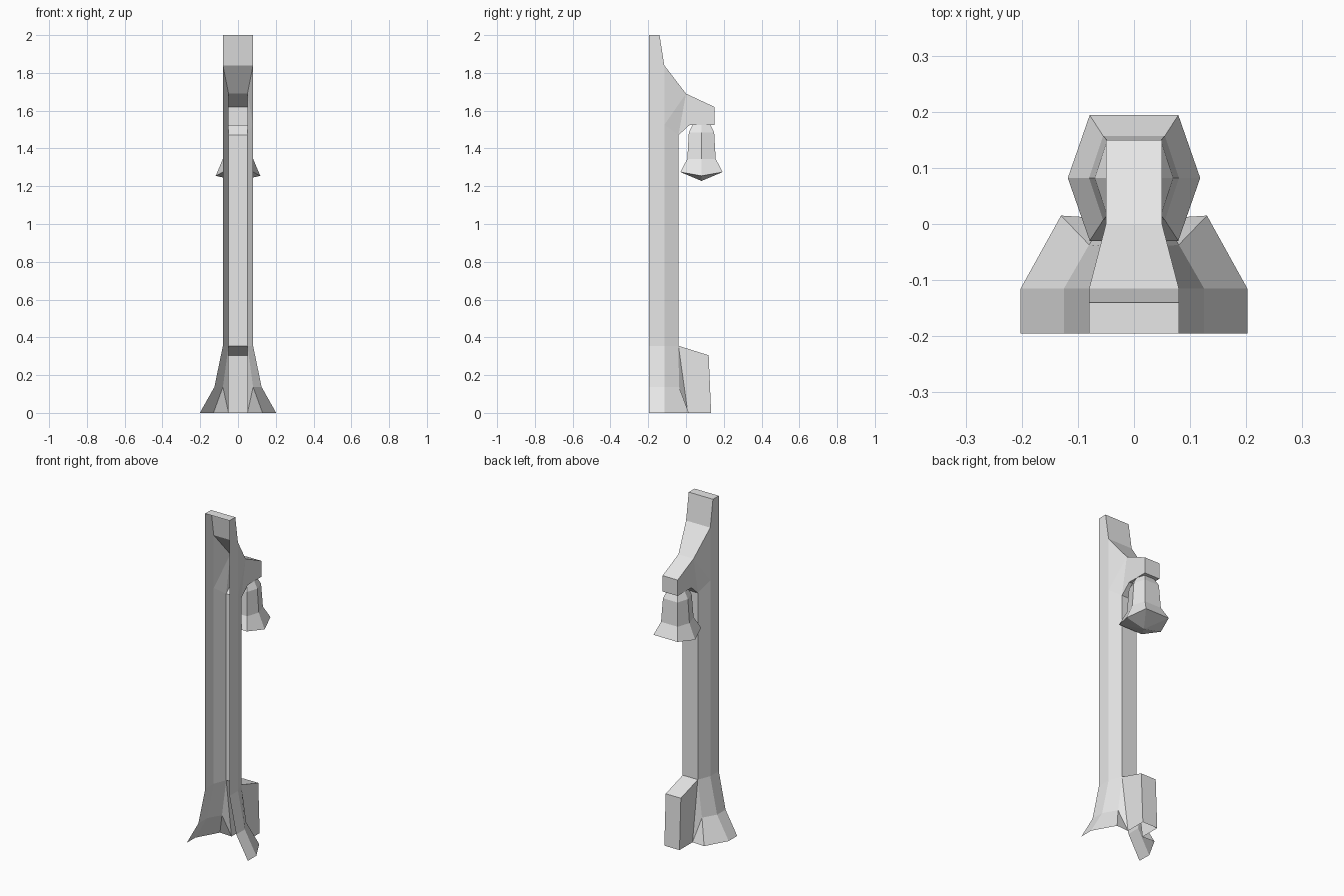
import bpy, bmesh

if "Cube" in bpy.data.objects:
    bpy.data.objects.remove(bpy.data.objects["Cube"])

stone = bpy.data.materials.new("pale_grey")
stone.diffuse_color = (0.8, 0.8, 0.8, 1)
stone.use_nodes = True
stone.node_tree.nodes["Principled BSDF"].inputs["Base Color"].default_value = stone.diffuse_color


def finish(bm, name):
    mesh = bpy.data.meshes.new(name)
    bm.to_mesh(mesh)
    bm.free()
    mesh.materials.append(stone)
    obj = bpy.data.objects.new(name, mesh)
    bpy.context.collection.objects.link(obj)
    return obj


# Post shell: named corner points of the right half (half width, depth, height)
points = {
    "A": (.08, -.195, 2), "B": (.08, -.14, 2), "C": (.08, -.115, 1.84),        # cap
    "D": (.05, 0, 1.69), "E": (.05, .15, 1.62), "F": (.05, .15, 1.525),        # arm
    "G": (.05, .02, 1.525), "H": (.05, -.04, 1.47), "M": (.08, -.115, 1.525),
    "I": (.05, -.04, .355), "J": (.05, .12, .305), "K": (.05, .133, 0),        # buttress
    "L": (.05, .01, 0),
    "N": (.08, -.195, .355), "P": (.08, -.115, .355),                          # flared foot
    "Q": (.125, -.195, .137), "R": (.125, -.115, .137), "S": (.08, -.037, .137),
    "T": (.202, -.195, 0), "U": (.202, -.115, 0), "V": (.13, .015, 0),
}
sides = ["ABCMPN", "CDM", "DHM", "DEFGH", "MHIP", "NPRQ", "QRUT",
         "PISR", "RSVU", "ILS", "SLV", "IJKL"]
middle = "ABCDEFGHIJK"

bm = bmesh.new()
right = {k: bm.verts.new(p) for k, p in points.items()}
left = {k: bm.verts.new((-x, y, z)) for k, (x, y, z) in points.items()}
# Side walls, mirrored; the shell stays open at its flat face and underneath
for s in sides:
    bm.faces.new([right[k] for k in reversed(s)])
    bm.faces.new([left[k] for k in s])
# Centre strip running over the cap, arm, shaft and buttress
for a, b in zip(middle, middle[1:]):
    bm.faces.new((right[a], right[b], left[b], left[a]))
bmesh.ops.recalc_face_normals(bm, faces=bm.faces)
cap = max(bm.faces, key=lambda f: f.calc_center_median().z)
if cap.normal.z < 0:
    bmesh.ops.reverse_faces(bm, faces=bm.faces)
finish(bm, "lamp_post")

# Lantern: six-sided rings (side x, corner x, corner depth, side z, corner z)
rings = [(.05, .034, .047, 1.525, 1.525), (.07, .048, .067, 1.485, 1.485),
         (.08, .055, .075, 1.345, 1.345), (.118, .079, .112, 1.255, 1.275)]
bm = bmesh.new()
loops = []
for sx, cx, cy, sz, cz in rings:
    ring = [(sx, 0, sz), (cx, cy, cz), (-cx, cy, cz),
            (-sx, 0, sz), (-cx, -cy, cz), (cx, -cy, cz)]
    loops.append([bm.verts.new((x, y + .082, z)) for x, y, z in ring])
for up, low in zip(loops, loops[1:]):
    for i in range(6):
        j = (i + 1) % 6
        bm.faces.new((up[i], low[i], low[j], up[j]))
# Lantern top and pointed underside
bm.faces.new(loops[0])
tip = bm.verts.new((0, .082, 1.228))
for i in range(6):
    bm.faces.new((loops[-1][i], tip, loops[-1][(i + 1) % 6]))
bmesh.ops.recalc_face_normals(bm, faces=bm.faces)
finish(bm, "hanging_lantern")
